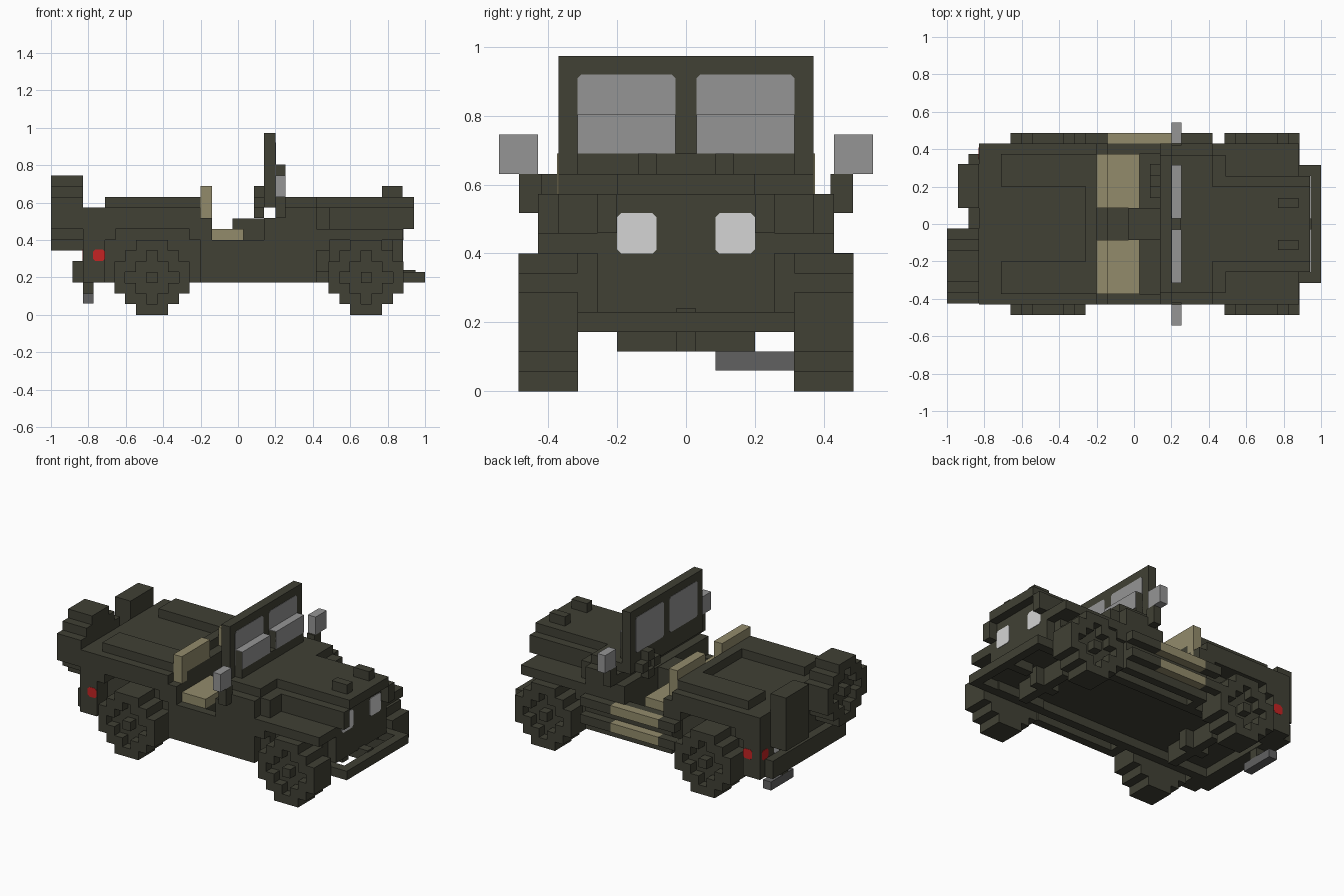
import bpy, bmesh
from mathutils import Vector

cube = bpy.data.objects.get("Cube")
if cube:
    bpy.data.objects.remove(cube, do_unlink=True)

V = 0.0573  # block size


def material(name, rgb):
    m = bpy.data.materials.new(name)
    m.use_nodes = True
    col = (*rgb, 1.0)
    m.diffuse_color = col
    bsdf = next(n for n in m.node_tree.nodes if n.type == 'BSDF_PRINCIPLED')
    bsdf.inputs["Base Color"].default_value = col
    return m


OLIVE = material("dark olive", (0.052, 0.052, 0.035))
TAN = material("canvas tan", (0.29, 0.26, 0.148))
GLASS = material("glass grey", (0.30, 0.30, 0.30))
LAMP = material("lamp white", (0.66, 0.66, 0.66))
RED = material("tail light red", (0.56, 0.017, 0.017))
PIPE = material("pipe grey", (0.12, 0.12, 0.12))


def finish(name, bm, mat):
    bmesh.ops.recalc_face_normals(bm, faces=bm.faces)
    me = bpy.data.meshes.new(name)
    bm.to_mesh(me)
    bm.free()
    me.materials.append(mat)
    ob = bpy.data.objects.new(name, me)
    bpy.context.collection.objects.link(ob)
    return ob


def box(name, x, y, z, mat=OLIVE):
    """Box from three (min, max) ranges."""
    bm = bmesh.new()
    bmesh.ops.create_cube(bm, size=1)
    for v in bm.verts:
        v.co = Vector([(r[0] + r[1]) / 2 + c * (r[1] - r[0]) for r, c in zip((x, y, z), v.co)])
    return finish(name, bm, mat)


def pair(name, x, y, z, mat=OLIVE):
    """The same box on both sides of the vehicle."""
    box("left_" + name, x, y, z, mat)
    box("right_" + name, x, (-y[1], -y[0]), z, mat)


def plate(name, x, y, z, mat, cut):
    """Thin panel facing x or y, with cut corners."""
    bm = bmesh.new()
    along_x = (x[1] - x[0]) < (y[1] - y[0])
    a, t = (y, x) if along_x else (x, y)
    pts = [(a[0] + cut, z[0]), (a[1] - cut, z[0]), (a[1], z[0] + cut), (a[1], z[1] - cut),
           (a[1] - cut, z[1]), (a[0] + cut, z[1]), (a[0], z[1] - cut), (a[0], z[0] + cut)]
    vs = [bm.verts.new((t[0], p, q) if along_x else (p, t[0], q)) for p, q in pts]
    f = bm.faces.new(vs)
    ext = bmesh.ops.extrude_face_region(bm, geom=[f])
    d = Vector((t[1] - t[0], 0, 0)) if along_x else Vector((0, t[1] - t[0], 0))
    bmesh.ops.translate(bm, vec=d, verts=[g for g in ext['geom'] if isinstance(g, bmesh.types.BMVert)])
    return finish(name, bm, mat)


def wheel(name, centre, axis, sign):
    """Blocky wheel, three blocks thick, with a recessed hub on its outer side."""
    half = {0: 3, 1: 3, 2: 2, 3: 1}
    cells = {(i, k, d) for k in range(-3, 4) for i in range(-half[abs(k)], half[abs(k)] + 1)
             for d in (-1, 0, 1) if not (d == 1 and 0 < abs(i) + abs(k) <= 2)}
    bm = bmesh.new()
    for c in cells:
        for n in range(3):
            for s in (-1, 1):
                other = list(c)
                other[n] += s
                if tuple(other) in cells:
                    continue
                vs = []
                for p, q in ((-.5, -.5), (.5, -.5), (.5, .5), (-.5, .5)):
                    o = [p, q]
                    o.insert(n, s * .5)
                    i, k, d = ((c[m] + o[m]) * V for m in range(3))
                    co = (i, sign * d, k) if axis == 'y' else (sign * d, i, k)
                    vs.append(bm.verts.new(Vector(co) + Vector(centre)))
                bm.faces.new(vs)
    bmesh.ops.remove_doubles(bm, verts=bm.verts, dist=1e-4)
    return finish(name, bm, OLIVE)


# Wheels, axles and spare
for label, x in (("rear", -0.46), ("front", 0.685)):
    for side, s in (("left", 1), ("right", -1)):
        wheel(f"{label}_{side}_wheel", (x, s * 0.4, 0.2), 'y', s)
    box(label + "_axle", (x - .03, x + .03), (-.2, .2), (.115, .24))
    box(label + "_differential", (x - .086, x + .086), (-.029, .029), (.115, .24))
wheel("spare_wheel", (-0.914, -0.225, 0.545), 'x', -1)

# Rear tub
box("rear_tub_core", (-.83, -.14), (-.32, .32), (.23, .573))
pair("tub_rear_corner", (-.83, -.71), (.3, .43), (.172, .573))
pair("tub_arch_panel", (-.72, -.2), (.3, .43), (.46, .573))
pair("tub_arch_rear_step", (-.72, -.655), (.3, .43), (.40, .47))
pair("tub_arch_front_step", (-.26, -.19), (.3, .43), (.40, .47))
pair("tub_front_post", (-.2, -.14), (.3, .43), (.172, .517))
box("tailgate", (-.83, -.77), (-.43, .43), (.172, .573))
box("tub_divider", (-.26, -.2), (-.375, .375), (.46, .63))
pair("rear_bench", (-.71, -.26), (.2, .375), (.46, .63))

# Chassis rails below the floor
pair("chassis_rail", (-.83, .826), (.257, .315), (.172, .25))

# Cabin floor, sills and tunnel
box("cabin_floor", (-.2, .25), (-.43, .43), (.23, .26))
pair("side_sill", (-.2, .42), (.375, .43), (.172, .40))
box("seat_base", (-.15, .03), (-.43, .43), (.24, .40))
box("centre_tunnel", (-.03, .2), (-.085, .085), (.24, .515))
pair("seat_cushion", (-.2, .03), (.085, .375), (.40, .46), TAN)
pair("seat_back", (-.2, -.14), (.085, .375), (.46, .69), TAN)

# Cowl, hood and nose
box("cowl_lower", (.14, .42), (-.43, .43), (.23, .517))
box("cowl_middle", (.2, .42), (-.43, .43), (.51, .573))
box("cowl_top", (.2, .42), (-.37, .37), (.57, .63))
box("hood_base", (.42, .49), (-.37, .37), (.23, .573))
box("engine_bay", (.42, .883), (-.257, .257), (.23, .573))
box("hood_top", (.42, .94), (-.2, .2), (.57, .63))
pair("nose_cheek", (.87, .94), (.2, .257), (.46, .573))
pair("inner_fender", (.48, .826), (.25, .315), (.172, .46))
pair("fender_top", (.49, .883), (.25, .43), (.40, .46))
pair("fender_rear_step", (.42, .49), (.25, .43), (.345, .46))
pair("hood_latch", (.77, .88), (.085, .14), (.63, .69))
for s in (-1, 1):
    y = sorted((s * .085, s * .2))
    plate("headlight", (.88, .886), y, (.40, .517), LAMP, .012)

# Windscreen
box("windscreen_frame", (.14, .2), (-.37, .37), (.573, .973))
box("windscreen_base", (.2, .25), (-.315, .315), (.62, .69))
for s in (-1, 1):
    y = sorted((s * .03, s * .315))
    plate("windscreen_front_glass", (.199, .202), y, (.69, .92), GLASS, .012)
    plate("windscreen_back_glass", (.138, .141), y, (.69, .92), GLASS, .012)
    box("lower_glass_core", (.2, .25), y, (.69, .80))
    box("lower_glass_front", (.249, .253), y, (.69, .803), GLASS)
    box("lower_glass_top", (.2, .253), y, (.799, .803), GLASS)

# Side mirrors
pair("mirror_bracket", (.2, .255), (.42, .485), (.517, .63))
pair("mirror", (.2, .255), (.43, .543), (.63, .745), GLASS)

# Steering wheel on the left
for z in ((.517, .573), (.63, .69)):
    box("steering_wheel_rim", (.085, .14), (.2, .26), z)
for y in ((.14, .2), (.26, .32)):
    box("steering_wheel_side", (.085, .14), y, (.573, .63))
box("steering_column", (.11, .2), (.2, .26), (.573, .63))

# Bumpers, rear can, exhaust
box("front_bumper", (.943, 1.0), (-.315, .315), (.172, .23))
box("front_bumper_bracket", (.80, .95), (-.029, .029), (.172, .24))
pair("front_bumper_end_bracket", (.80, .95), (.257, .315), (.172, .23))
box("rear_bumper", (-.885, -.82), (-.375, .375), (.172, .287))
box("spare_mount", (-.84, -.82), (-.3, -.15), (.40, .57))
box("fuel_can", (-.94, -.83), (.085, .32), (.345, .69))
box("exhaust_hanger", (-.83, -.772), (.14, .2), (.115, .18))
box("exhaust_pipe", (-.83, -.772), (.085, .315), (.06, .115), PIPE)

# Tail lights
for s in (-1, 1):
    plate("side_tail_light", (-.775, -.712), sorted((s * .428, s * .4315)), (.287, .35), RED, .012)
    plate("rear_tail_light", (-.8315, -.828), sorted((s * .345, s * .41)), (.287, .35), RED, .012)
    plate("reverse_light", (-.8315, -.828), sorted((s * .23, s * .287)), (.287, .345), LAMP, .01)

# Tools strapped to the left side
for z in ((.23, .287), (.344, .401)):
    box("tool_handle", (-.14, .2), (.43, .487), z, TAN)
    box("tool_grip", (-.26, -.14), (.43, .487), z)
    box("tool_head", (.2, .42), (.43, .487), z)
